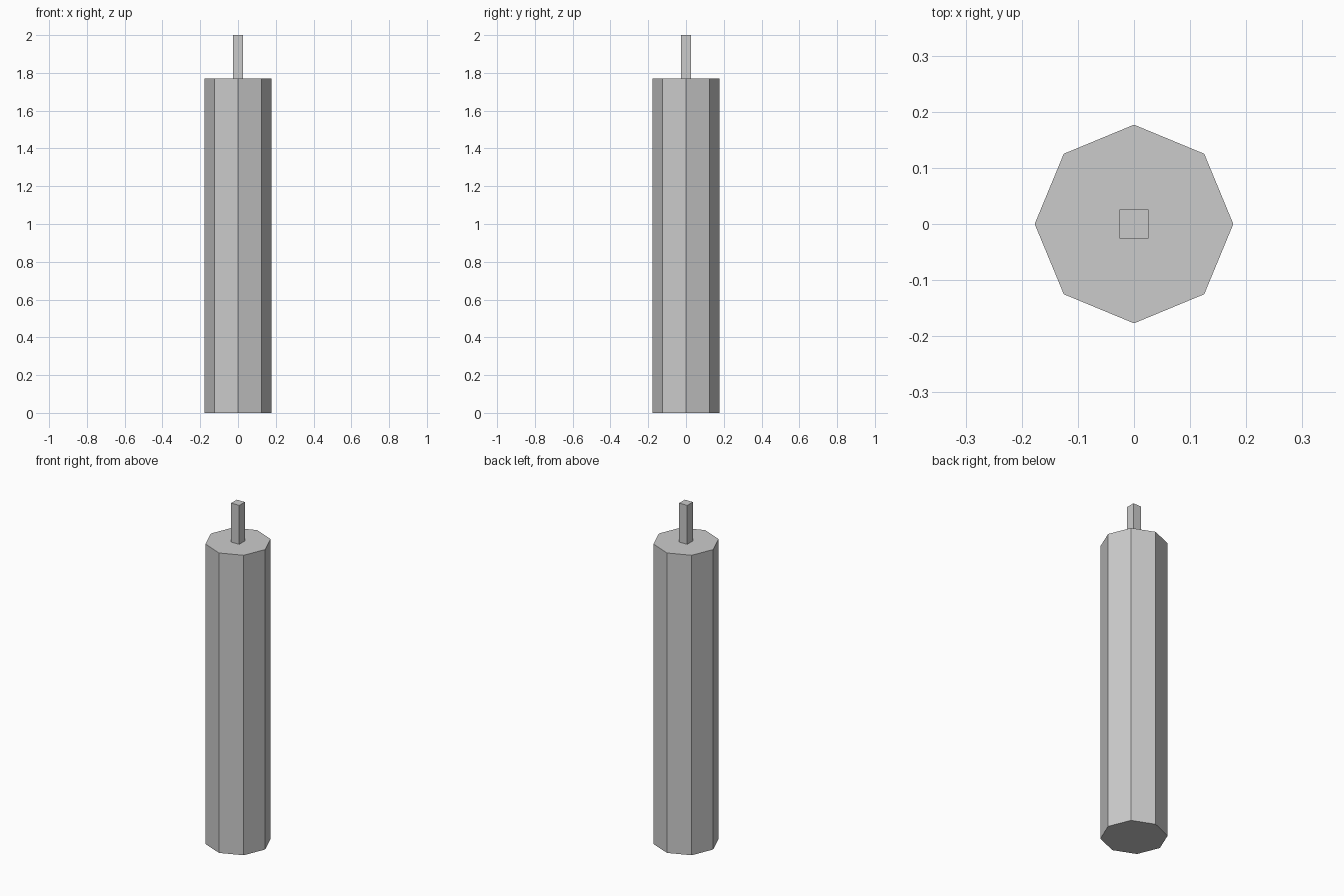
import bpy
from math import radians, sqrt

if "Cube" in bpy.data.objects:
    bpy.data.objects.remove(bpy.data.objects["Cube"])


def prism(name, sides, radius, z0, z1, turn=0):
    """Upright flat-faced prism between two heights."""
    bpy.ops.mesh.primitive_cylinder_add(
        vertices=sides, radius=radius, depth=z1 - z0,
        location=(0, 0, (z0 + z1) / 2), rotation=(0, 0, radians(turn)))
    obj = bpy.context.object
    obj.name = name
    return obj


BODY_TOP = 1.77

# Octagonal wax body, corners on the axes
prism("candle_body", 8, 0.177, 0, BODY_TOP)

# Square wick, sides parallel to the axes
prism("wick", 4, 0.026 * sqrt(2), BODY_TOP, 2.0, turn=45)
